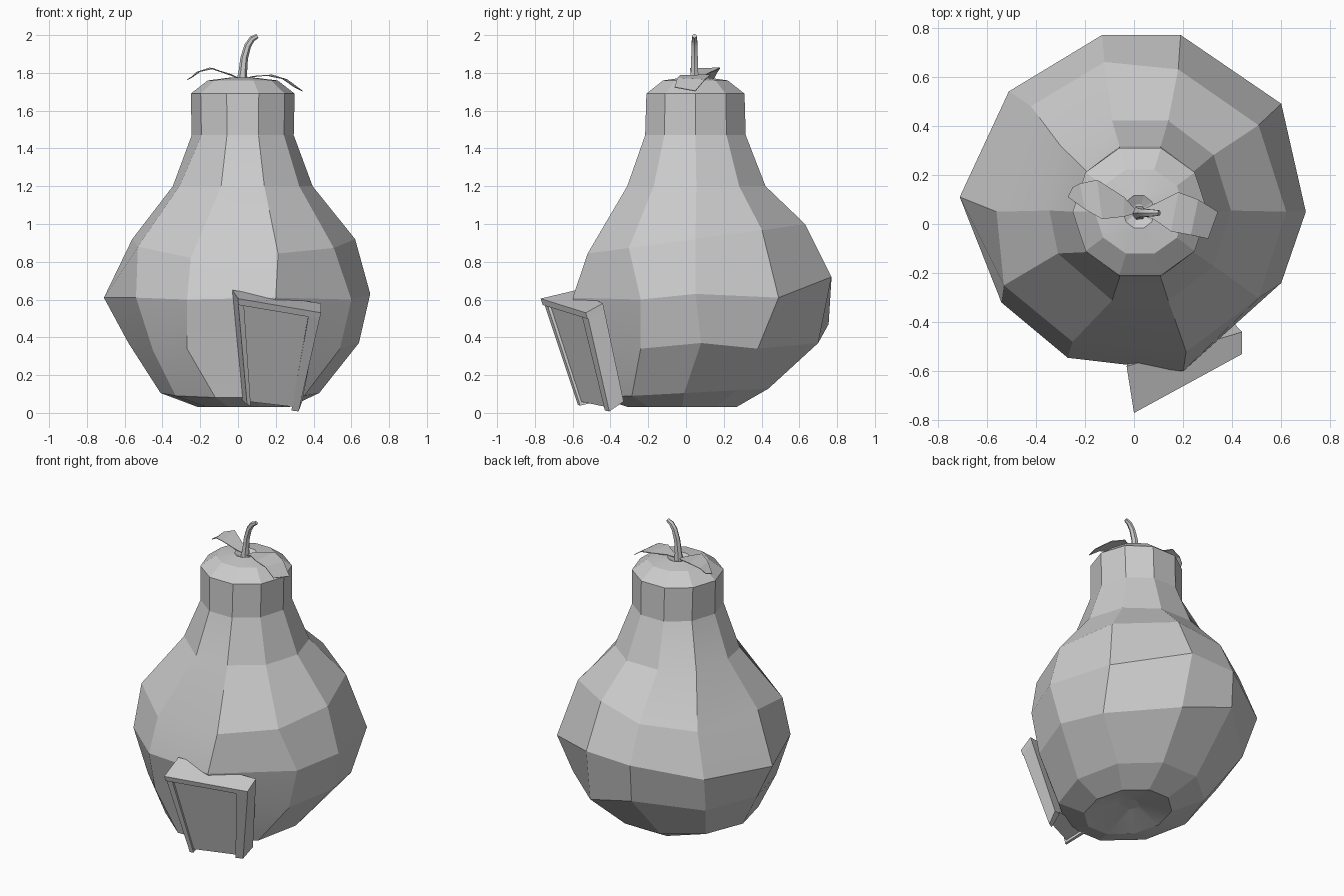
import bpy
from math import sin, cos, radians, pi
from mathutils import Vector

if "Cube" in bpy.data.objects:
    bpy.data.objects.remove(bpy.data.objects["Cube"])


def make(name, verts, faces, smooth=None):
    me = bpy.data.meshes.new(name)
    me.from_pydata([tuple(v) for v in verts], [], faces)
    me.validate()
    ob = bpy.data.objects.new(name, me)
    bpy.context.collection.objects.link(ob)
    bpy.ops.object.select_all(action='DESELECT')
    ob.select_set(True)
    bpy.context.view_layer.objects.active = ob
    if smooth:
        bpy.ops.object.shade_smooth_by_angle(angle=radians(smooth))
    return ob


def loft(name, rings, smooth=None):
    n = len(rings[0])
    verts = [v for r in rings for v in r]
    faces = [(k * n + i, k * n + (i + 1) % n, (k + 1) * n + (i + 1) % n, (k + 1) * n + i)
             for k in range(len(rings) - 1) for i in range(n)]
    faces += [tuple(reversed(range(n))), tuple(range(len(verts) - n, len(verts)))]
    return make(name, verts, faces, smooth)


# pear body: ten-sided rings (z, centre x, centre y, radius x, radius y, backward tilt)
N = 10


def ring(z, cx, cy, rx, ry, tilt=0.0, moved=None):
    pts = [(cx + rx * cos(2 * pi * i / N), cy + ry * sin(2 * pi * i / N),
            z + tilt * sin(2 * pi * i / N)) for i in range(N)]
    for i, p in (moved or {}).items():
        pts[i] = p
    return pts


low = ring(.37, .03, .08, .61, .64, .02, {
    1: (.56, .38, .34), 2: (.21, .70, .37), 3: (-.13, .755, .47), 6: (-.45, -.30, .33),
    7: (-.27, -.48, .34), 8: (.18, -.54, .36), 9: (.54, -.24, .34)})
belly = ring(.61, 0, .05, .70, .66, 0, {
    0: (.70, .05, .63), 1: (.60, .49, .61), 2: (.19, .77, .72), 3: (-.13, .77, .71),
    4: (-.51, .54, .63), 5: (-.71, .11, .61), 6: (-.54, -.32, .61), 7: (-.27, -.545, .60),
    8: (.20, -.60, .61), 9: (.60, -.24, .60)})
body = [ring(.08, .03, -.01, .06, .06),
        ring(.03, .03, -.02, .24, .30),
        ring(.105, .01, -.01, .42, .47, .025),
        low, belly,
        ring(.92, .03, .05, .59, .60, .08, {2: (.18, .63, 1.0), 3: (-.12, .66, .94),
                                            4: (-.42, .48, .90), 6: (-.53, -.25, .88),
                                            7: (-.25, -.48, .82)}),
        ring(1.20, .025, .055, .37, .385, 0, {4: (-.30, .32, 1.2), 6: (-.31, -.12, 1.2)}),
        ring(1.47, .025, .05, .27, .28),
        ring(1.69, .025, .05, .275, .273),
        ring(1.76, .025, .05, .185, .18),
        ring(1.775, .02, .05, .065, .07),
        ring(1.755, .02, .05, .03, .03)]
loft("pear_body", body, 12)

# curved stem
path = [(.02, 1.74, .032), (.025, 1.80, .023), (.033, 1.88, .020),
        (.052, 1.945, .018), (.075, 1.98, .016), (.103, 1.995, .012)]
stem = []
for k, (x, z, r) in enumerate(path):
    a, b = path[max(k - 1, 0)], path[min(k + 1, len(path) - 1)]
    t = Vector((b[0] - a[0], 0, b[1] - a[1])).normalized()
    side = Vector((0, 1, 0)).cross(t)
    stem.append([Vector((x, .045, z)) + side * r * cos(2 * pi * i / 6)
                 + Vector((0, r * sin(2 * pi * i / 6), 0)) for i in range(6)])
loft("stem", stem, 40)


# leaves: cross sections of two edge points along an arched line
def leaf(name, sections):
    verts = [p for s in sections for p in s]
    faces = [(2 * k, 2 * k + 1, 2 * k + 3, 2 * k + 2) for k in range(len(sections) - 1)]
    ob = make(name, verts, faces)
    m = ob.modifiers.new("thickness", 'SOLIDIFY')
    m.thickness = .004


leaf("left_leaf", [((.01, .045, 1.77), (.005, .06, 1.77)), ((-.04, .03, 1.79), (-.04, .11, 1.795)),
                   ((-.13, .02, 1.825), (-.15, .18, 1.828)), ((-.20, .06, 1.81), (-.22, .165, 1.805)),
                   ((-.27, .11, 1.765), (-.25, .15, 1.775))])
leaf("right_leaf", [((.03, .035, 1.765), (.03, .055, 1.765)), ((.08, .02, 1.778), (.08, .08, 1.78)),
                    ((.15, -.03, 1.785), (.18, .13, 1.787)), ((.23, -.045, 1.77), (.26, .10, 1.762)),
                    ((.30, -.06, 1.722), (.34, .05, 1.702))])

# doorway: tilted tapering block; bars are placed in its local u (right), v (up), w (back)
C = {(0, 0, 0): (.05, -.58, .04), (1, 0, 0): (.32, -.41, .005),
     (0, 1, 0): (.0, -.77, .605), (1, 1, 0): (.44, -.53, .53),
     (0, 0, 1): (.02, -.42, .07), (1, 0, 1): (.34, -.33, .06),
     (0, 1, 1): (-.03, -.58, .65), (1, 1, 1): (.44, -.44, .58)}


def place(u, v, w):
    p = Vector()
    for (a, b, c), q in C.items():
        p += Vector(q) * (u if a else 1 - u) * (v if b else 1 - v) * (w if c else 1 - w)
    return p


def bar(name, u, v, w):
    loft(name, [[place(a, b, c) for a, c in
                 ((u[0], w[0]), (u[1], w[0]), (u[1], w[1]), (u[0], w[1]))] for b in v])


bar("door_lintel", (0, 1), (.94, 1), (0, 1))
bar("door_left_jamb", (0, .07), (0, .94), (.05, 1))
bar("door_right_jamb", (.86, 1), (0, .94), (.05, 1))
bar("door_panel", (.07, .86), (.03, .94), (.13, 1))
